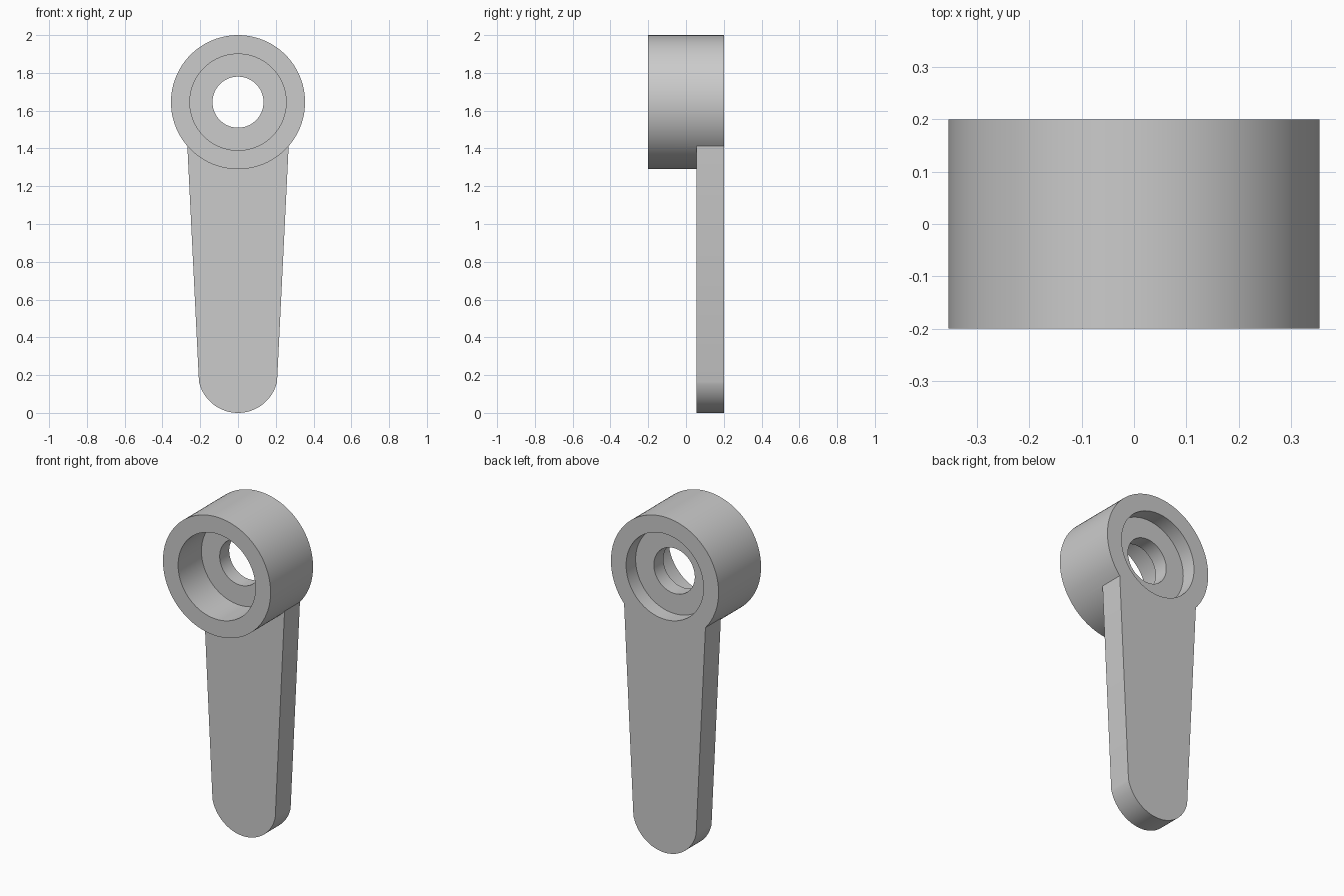
import bpy, bmesh, math
from mathutils import Vector

if "Cube" in bpy.data.objects:
    bpy.data.objects.remove(bpy.data.objects["Cube"], do_unlink=True)

HUB_Z, HUB_R, BORE_R, HOLE_R = 1.645, 0.355, 0.255, 0.135
FRONT, BACK = -0.2, 0.2
WEB_FRONT, WEB_BACK = 0.02, 0.11
ARM_FRONT = 0.055
SEGMENTS = 96

grey = bpy.data.materials.new("light grey")
grey.use_nodes = True
colour = (0.6, 0.6, 0.6, 1)
grey.diffuse_color = colour
grey.node_tree.nodes["Principled BSDF"].inputs["Base Color"].default_value = colour


def arc(radius, z, start, end, steps):
    """Points of an arc in the xz plane, angles in radians."""
    angles = [start + (end - start) * i / steps for i in range(steps + 1)]
    return [(radius * math.cos(a), z + radius * math.sin(a)) for a in angles]


def prism(name, outline, y0, y1):
    """Extrude an xz outline along y."""
    bm = bmesh.new()
    face = bm.faces.new([bm.verts.new((x, y0, z)) for x, z in outline])
    moved = bmesh.ops.extrude_face_region(bm, geom=[face])["geom"]
    verts = [v for v in moved if isinstance(v, bmesh.types.BMVert)]
    bmesh.ops.translate(bm, verts=verts, vec=Vector((0, y1 - y0, 0)))
    bmesh.ops.recalc_face_normals(bm, faces=bm.faces)
    mesh = bpy.data.meshes.new(name)
    bm.to_mesh(mesh)
    bm.free()
    mesh.materials.append(grey)
    obj = bpy.data.objects.new(name, mesh)
    bpy.context.collection.objects.link(obj)
    return obj


def disc(name, radius, y0, y1):
    return prism(name, arc(radius, HUB_Z, 0, math.tau, SEGMENTS)[:-1], y0, y1)


def combine(target, other, operation):
    """Apply a boolean and discard the helper."""
    mod = target.modifiers.new(operation, 'BOOLEAN')
    mod.object = other
    mod.operation = operation
    mod.solver = 'EXACT'
    bpy.ops.object.select_all(action='DESELECT')
    target.select_set(True)
    bpy.context.view_layer.objects.active = target
    bpy.ops.object.modifier_apply(modifier=mod.name)
    bpy.data.objects.remove(other, do_unlink=True)


# Hub barrel
lever = disc("lever_arm_with_hub", HUB_R, FRONT, BACK)

# Tapered arm with a rounded tip, its top buried in the hub
tip_r, dip = 0.212, 0.223
tip = arc(tip_r, tip_r, math.pi + dip, math.tau - dip, 40)
arm = prism("arm", tip + [(0.27, 1.45), (-0.27, 1.45)], ARM_FRONT, BACK)
combine(lever, arm, 'UNION')

# Deep front recess, shallow back recess and through hole
for name, radius, y0, y1 in (
        ("front_recess", BORE_R, FRONT - 0.1, WEB_FRONT),
        ("back_recess", BORE_R, WEB_BACK, BACK + 0.1),
        ("through_hole", HOLE_R, FRONT - 0.2, BACK + 0.2)):
    cutter = disc(name, radius, y0, y1)
    cutter.hide_render = True
    combine(lever, cutter, 'DIFFERENCE')

# Smooth curved walls, keep the rims crisp
lever.select_set(True)
bpy.context.view_layer.objects.active = lever
bpy.ops.object.shade_smooth_by_angle(angle=math.radians(30))
